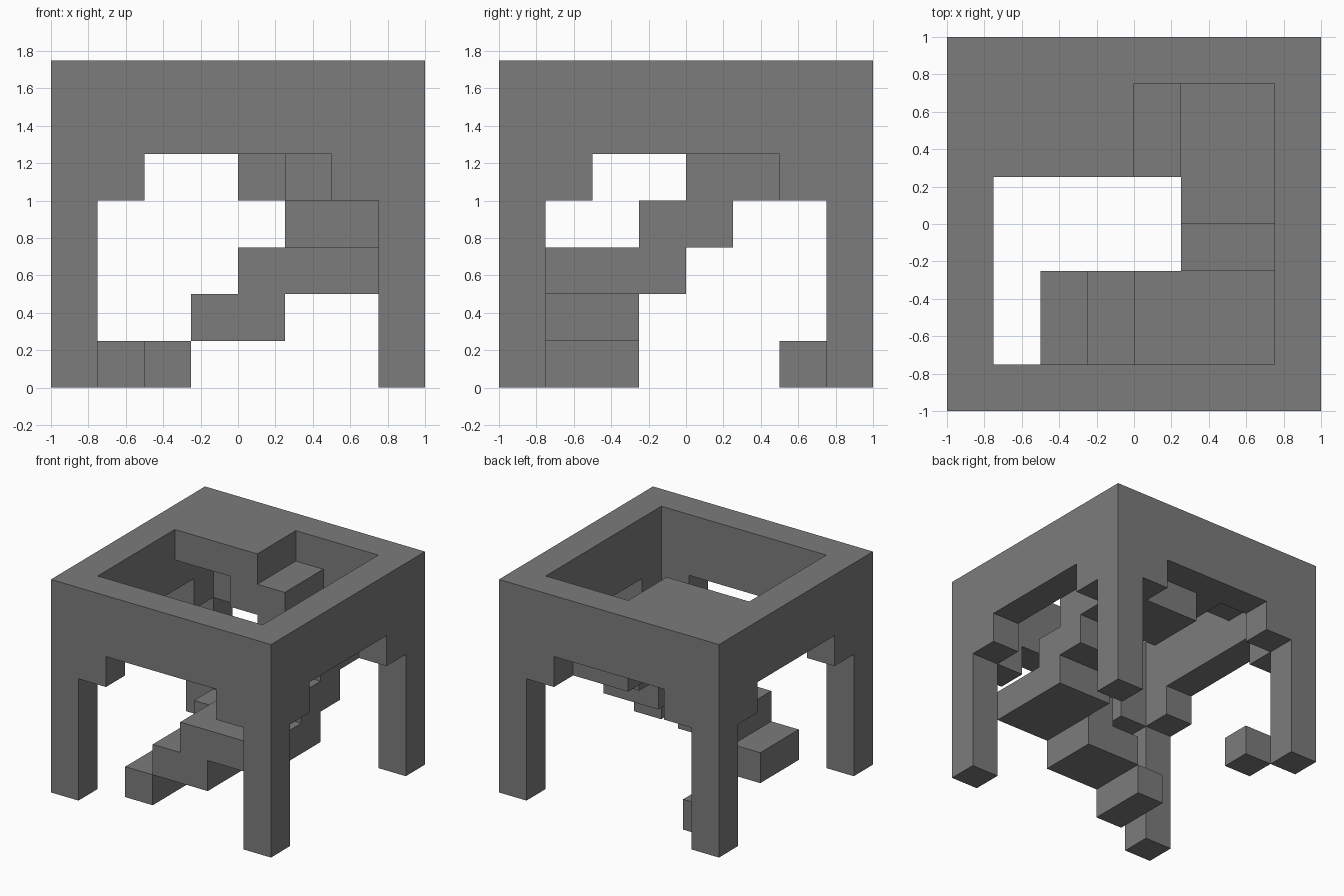
import bpy
import bmesh
import math
from mathutils import Vector

cube = bpy.data.objects.get("Cube")
if cube:
    bpy.data.objects.remove(cube, do_unlink=True)

UNIT = 0.25  # size of one building block

grey = bpy.data.materials.new("mid_grey")
grey.use_nodes = True
colour = (0.2, 0.2, 0.2, 1.0)
grey.diffuse_color = colour
grey.node_tree.nodes["Principled BSDF"].inputs["Base Color"].default_value = colour


def blocks(x0, x1, y0, y1, z0, z1):
    """All unit blocks inside a cuboid."""
    return {(x, y, z) for x in range(x0, x1)
            for y in range(y0, y1) for z in range(z0, z1)}


# Square frame: hollow box, with a stepped arch cut through each side
frame = blocks(-4, 4, -4, 4, 0, 7) - blocks(-3, 3, -3, 3, 0, 7)
for half, top in ((3, 4), (2, 5)):
    frame -= blocks(-half, half, -4, 4, 0, top)
    frame -= blocks(-4, 4, -half, half, 0, top)

# Landing flush with the rim in the back corner
frame |= blocks(-3, 0, 1, 3, 6, 7)

# Staircase winding down from the landing, each step overlapping the next
stairs = blocks(-1, 1, 1, 3, 5, 6)
stairs |= blocks(0, 3, 1, 3, 4, 5) | blocks(1, 3, 0, 1, 4, 5)
stairs |= blocks(1, 3, -1, 1, 3, 4)
stairs |= blocks(0, 3, -3, -1, 2, 3) | blocks(1, 3, -1, 0, 2, 3)
stairs |= blocks(-1, 1, -3, -1, 1, 2)
stairs |= blocks(-2, -1, -3, -1, 0, 1)

# Loose block on the ground beside the back leg
loose = blocks(-3, -2, 2, 3, 0, 1)

parts = {"arched_frame": frame, "winding_staircase": stairs, "ground_block": loose}
solid = set().union(*parts.values())


def build(name, cells):
    """Skin the exposed sides of the blocks and merge flat areas."""
    bm = bmesh.new()
    for cell in sorted(cells):
        centre = Vector(cell) + Vector((0.5, 0.5, 0.5))
        for axis in range(3):
            for sign in (-1, 1):
                beside = list(cell)
                beside[axis] += sign
                if tuple(beside) in solid:
                    continue
                n, u, v = Vector(), Vector(), Vector()
                n[axis] = sign / 2
                u[(axis + 1) % 3] = 0.5
                v[(axis + 2) % 3] = sign / 2
                ring = (-u - v, u - v, u + v, v - u)
                bm.faces.new([bm.verts.new((centre + n + c) * UNIT) for c in ring])
    bmesh.ops.remove_doubles(bm, verts=bm.verts, dist=0.001)
    bmesh.ops.dissolve_limit(bm, angle_limit=math.radians(1),
                             verts=bm.verts, edges=bm.edges)
    mesh = bpy.data.meshes.new(name)
    bm.to_mesh(mesh)
    bm.free()
    mesh.materials.append(grey)
    bpy.context.collection.objects.link(bpy.data.objects.new(name, mesh))


for part_name, part_cells in parts.items():
    build(part_name, part_cells)
